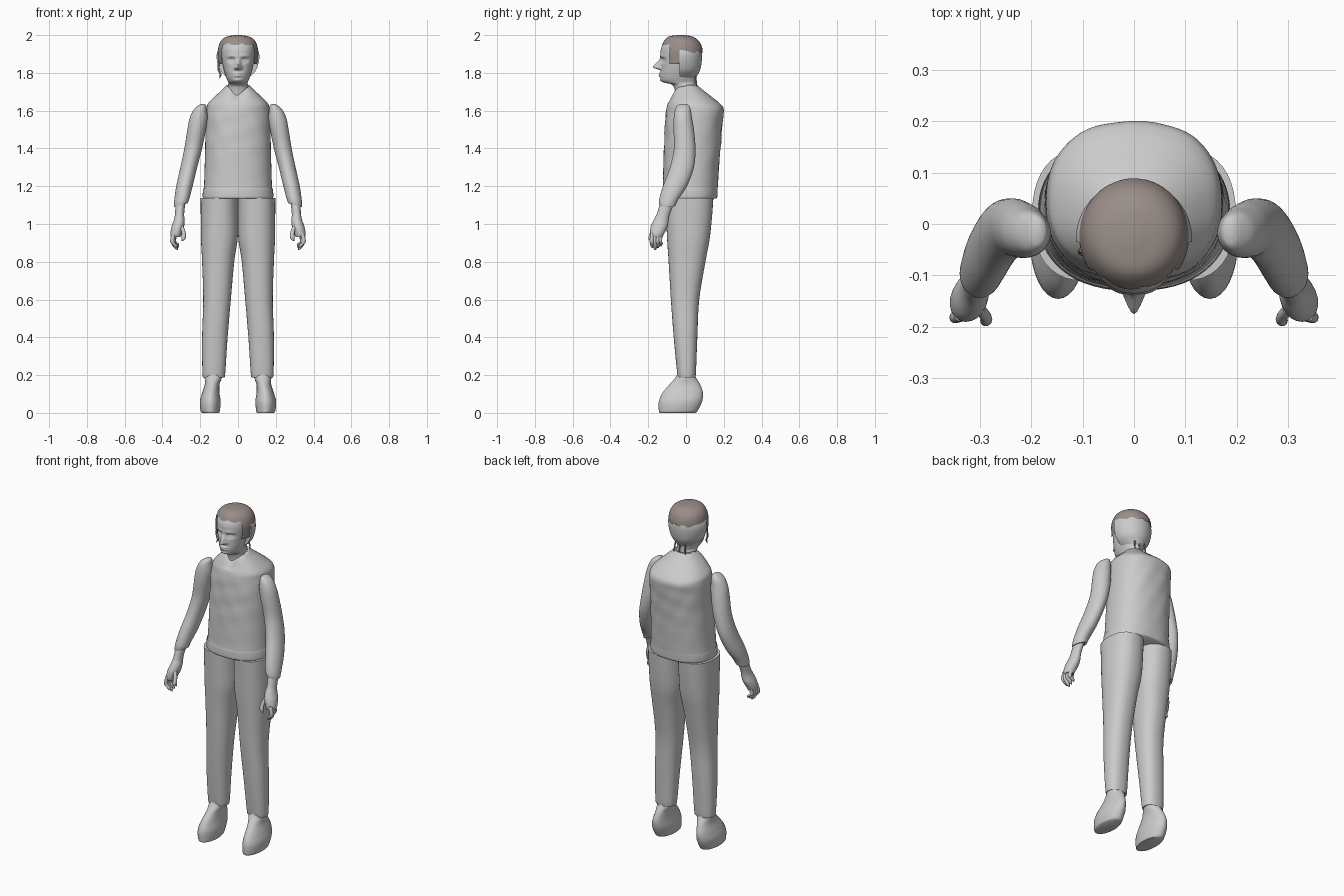
import bpy
import bmesh
import math
from mathutils import Vector

if "Cube" in bpy.data.objects:
    bpy.data.objects.remove(bpy.data.objects["Cube"], do_unlink=True)


def make_material(name, colour):
    material = bpy.data.materials.new(name)
    material.use_nodes = True
    rgba = (*colour, 1)
    material.diffuse_color = rgba
    shader = material.node_tree.nodes["Principled BSDF"]
    shader.inputs["Base Color"].default_value = rgba
    shader.inputs["Roughness"].default_value = 0.8
    return material


pale_grey = make_material("pale grey", (0.6, 0.6, 0.6))
brown_hair = make_material("brown hair", (0.32, 0.27, 0.25))


def spline(rows, steps):
    """Smooth the rows of numbers into a denser list of rows."""
    points = [Vector(row) for row in rows]
    result = []
    for i in range(len(points) - 1):
        a, b = points[max(i - 1, 0)], points[i]
        c, d = points[i + 1], points[min(i + 2, len(points) - 1)]
        for step in range(steps):
            t = step / steps
            result.append(b + (c - a) * t / 2
                          + (a * 2 - b * 5 + c * 4 - d) * t * t / 2
                          + (b * 3 - a - c * 3 + d) * t ** 3 / 2)
    return result + [points[-1]]


def loft(name, rows, material, sides=32, steps=6, power=2.0, shape=None,
         keep=None, mirror=False, sharp=50):
    """Skin over level slices, each given as z, x min, x max, y min, y max."""
    bm = bmesh.new()
    rings = []
    for z, x_min, x_max, y_min, y_max in spline(rows, steps):
        ring = []
        for k in range(sides):
            angle = math.tau * k / sides
            c, s = math.cos(angle), math.sin(angle)
            c = math.copysign(abs(c) ** (2 / power), c)
            s = math.copysign(abs(s) ** (2 / power), s)
            point = Vector(((x_min + x_max + (x_max - x_min) * c) / 2,
                            (y_min + y_max + (y_max - y_min) * s) / 2, z))
            ring.append(bm.verts.new(shape(point) if shape else point))
        rings.append(ring)
    for low, high in zip(rings, rings[1:]):
        for k in range(sides):
            n = (k + 1) % sides
            bm.faces.new((low[k], low[n], high[n], high[k]))
    bm.faces.new(rings[0][::-1])
    bm.faces.new(rings[-1])
    if keep:
        unwanted = [f for f in bm.faces if not keep(f.calc_center_median())]
        bmesh.ops.delete(bm, geom=unwanted, context="FACES")
    bmesh.ops.recalc_face_normals(bm, faces=bm.faces)
    mesh = bpy.data.meshes.new(name)
    bm.to_mesh(mesh)
    bm.free()
    mesh.materials.append(material)
    obj = bpy.data.objects.new(name, mesh)
    bpy.context.collection.objects.link(obj)
    if mirror:
        obj.modifiers.new("mirror", "MIRROR")
    bpy.ops.object.select_all(action="DESELECT")
    obj.select_set(True)
    bpy.context.view_layer.objects.active = obj
    bpy.ops.object.shade_smooth_by_angle(angle=math.radians(sharp))
    return obj


def even(rows):
    """Expand z, half width, y min, y max into slices centred on x."""
    return [(z, -half, half, front, back) for z, half, front, back in rows]


def digit(name, path, radius, material, mirror=True):
    """Thin rounded finger or strand along x, y, z points."""
    rows = []
    for i, (x, y, z) in enumerate(path):
        r = radius * (0.3 if i == len(path) - 1 else 1)
        rows.append((z, x - r, x + r, y - r, y + r))
    loft(name, rows, material, sides=10, steps=4, mirror=mirror)


def bump(value, centre, width):
    return math.exp(-((value - centre) / width) ** 2)


# Shirt with sloping shoulders, a V neckline and soft creases
def shape_shirt(p):
    if p.z > 1.64 and p.y < 0:
        p.z -= 0.05 * bump(p.x, 0, 0.04) * (p.z - 1.64) / 0.08
    crease = 0.003 * math.sin(p.z * 45 + p.x * 22) * math.sin(p.x * 40 - p.z * 12)
    p.y += crease * bump(p.z, 1.45, 0.2)
    return p


loft("shirt", even([
    (1.135, .182, -.125, .16), (1.145, .187, -.13, .166), (1.185, .185, -.128, .168),
    (1.2, .18, -.123, .168), (1.4, .174, -.117, .182), (1.55, .172, -.11, .195),
    (1.605, .168, -.104, .2), (1.635, .16, -.098, .182), (1.67, .128, -.085, .14),
    (1.71, .085, -.072, .09), (1.735, .06, -.064, .06)]),
    pale_grey, sides=64, power=2.3, shape=shape_shirt)

# Trouser legs
loft("trouser_legs", [
    (.195, .075, .18, -.04, .045), (.205, .068, .188, -.046, .052), (.4, .055, .19, -.065, .06),
    (.6, .038, .184, -.08, .07), (.8, .02, .19, -.092, .103), (.92, .002, .196, -.1, .125),
    (1.03, 0, .197, -.105, .137), (1.137, 0, .198, -.11, .145)],
    pale_grey, sides=40, power=2.3, mirror=True)

# Shoes with flat soles
loft("shoes", [
    (0, .1, .19, -.14, .05), (.012, .096, .198, -.144, .062), (.06, .092, .202, -.144, .085),
    (.105, .098, .19, -.125, .09), (.15, .098, .176, -.088, .075), (.19, .085, .176, -.054, .052),
    (.23, .09, .17, -.035, .04)], pale_grey, mirror=True)

# Sleeves with a slanted cuff
def shape_sleeve(p):
    if p.z < 1.2:
        p.z += (0.3 - p.x) * 0.3 * (1.2 - p.z) / 0.1
    return p


loft("sleeves", [
    (1.1, .265, .338, -.142, -.055), (1.13, .256, .338, -.142, -.04), (1.2, .24, .327, -.122, .005),
    (1.3, .216, .305, -.085, .042), (1.4, .19, .284, -.064, .05), (1.5, .17, .268, -.066, .042),
    (1.56, .162, .256, -.065, .032), (1.605, .165, .235, -.058, .025), (1.628, .17, .21, -.045, .015),
    (1.635, .18, .196, -.025, .0)], pale_grey, shape=shape_sleeve, mirror=True)

# Forearms and palms
loft("hands", [
    (.93, .305, .355, -.185, -.125), (.95, .298, .358, -.19, -.115), (.985, .286, .352, -.187, -.098),
    (1.02, .282, .34, -.172, -.092), (1.05, .285, .334, -.156, -.086), (1.1, .28, .33, -.14, -.066),
    (1.15, .27, .32, -.12, -.04)], pale_grey, sides=24, mirror=True)

# Four curled fingers and a thumb on each hand
for i, name in enumerate(("index", "middle", "ring", "little")):
    y = -.178 + i * .015
    tip = .862 + .01 * abs(i - 1)
    x = .338 - i * .003
    digit(name + "_fingers", [(x, y, .955), (x + .01, y - .004, .91),
                              (x - .004, y, tip + .015), (x - .014, y, tip)], .011, pale_grey)
digit("thumbs", [(.3, -.165, .99), (.288, -.18, .955), (.288, -.188, .925), (.295, -.188, .91)],
      .011, pale_grey)


# Head with modelled nose, brows, eyes and lips
def shape_face(p):
    if p.y > -0.06:
        return p
    x, z = abs(p.x), p.z
    nose = 0.042 * bump(x, 0, 0.013) * bump(z, 1.83, 0.03 if z > 1.83 else 0.011)
    nostril = 0.012 * bump(x, 0.014, 0.008) * bump(z, 1.826, 0.009)
    socket = 0.016 * bump(x, 0.034, 0.018) * bump(z, 1.867, 0.012)
    eyeball = 0.009 * bump(x, 0.034, 0.01) * bump(z, 1.865, 0.006)
    brow = 0.005 * bump(x, 0.034, 0.025) * bump(z, 1.889, 0.008)
    lips = 0.01 * bump(x, 0, 0.022) * (bump(z, 1.796, 0.006) + bump(z, 1.784, 0.006))
    chin = 0.007 * bump(x, 0, 0.025) * bump(z, 1.76, 0.01)
    p.y += socket - nose - nostril - eyeball - brow - lips - chin
    return p


loft("head", even([
    (1.65, .065, -.055, .06), (1.71, .056, -.06, .052), (1.738, .052, -.075, .05),
    (1.75, .052, -.118, .05), (1.77, .06, -.133, .05), (1.8, .07, -.134, .052),
    (1.83, .078, -.133, .06), (1.87, .085, -.134, .065), (1.92, .089, -.134, .066),
    (1.955, .085, -.12, .058), (1.98, .066, -.097, .036), (1.992, .035, -.065, .01)]),
    pale_grey, sides=96, steps=10, power=2.15, shape=shape_face, sharp=70)


# Swept back hair, a half shell behind the ears
def flatten_front(p):
    p.y = max(p.y, -0.035)
    return p


loft("back_hair", even([
    (1.765, .045, -.075, .048), (1.79, .075, -.11, .062), (1.82, .098, -.13, .076),
    (1.87, .112, -.145, .084), (1.91, .11, -.14, .082), (1.95, .09, -.12, .066),
    (1.97, .06, -.08, .04)]), pale_grey, sides=64, shape=flatten_front)


# Brown crown with a high hairline and sideburns
def in_hair(p):
    if p.y < -0.088:
        return p.z > 1.95 + 0.004 * math.sin(p.x * 90)
    if p.y < -0.035:
        return p.z > 1.848
    return p.z > 1.91 + 0.006 * math.sin(p.x * 120)


loft("crown_hair", even([
    (1.84, .1, -.134, .07), (1.88, .105, -.136, .086), (1.92, .106, -.136, .088),
    (1.955, .098, -.124, .077), (1.98, .081, -.108, .056), (1.994, .054, -.086, .03),
    (2, .015, -.045, -.01)]), brown_hair, sides=96, steps=8, keep=in_hair)

# Loose strands beside the face and on the nape
digit("side_strand", [(-.102, -.05, 1.86), (-.104, -.055, 1.82), (-.092, -.06, 1.79),
                      (-.1, -.06, 1.77)], .005, brown_hair, mirror=False)
for x in (-.03, .005, .035):
    digit("nape_strand", [(x, .05, 1.785), (x * 1.1, .054, 1.75), (x * 1.2, .056, 1.725)],
          .004, brown_hair, mirror=False)
